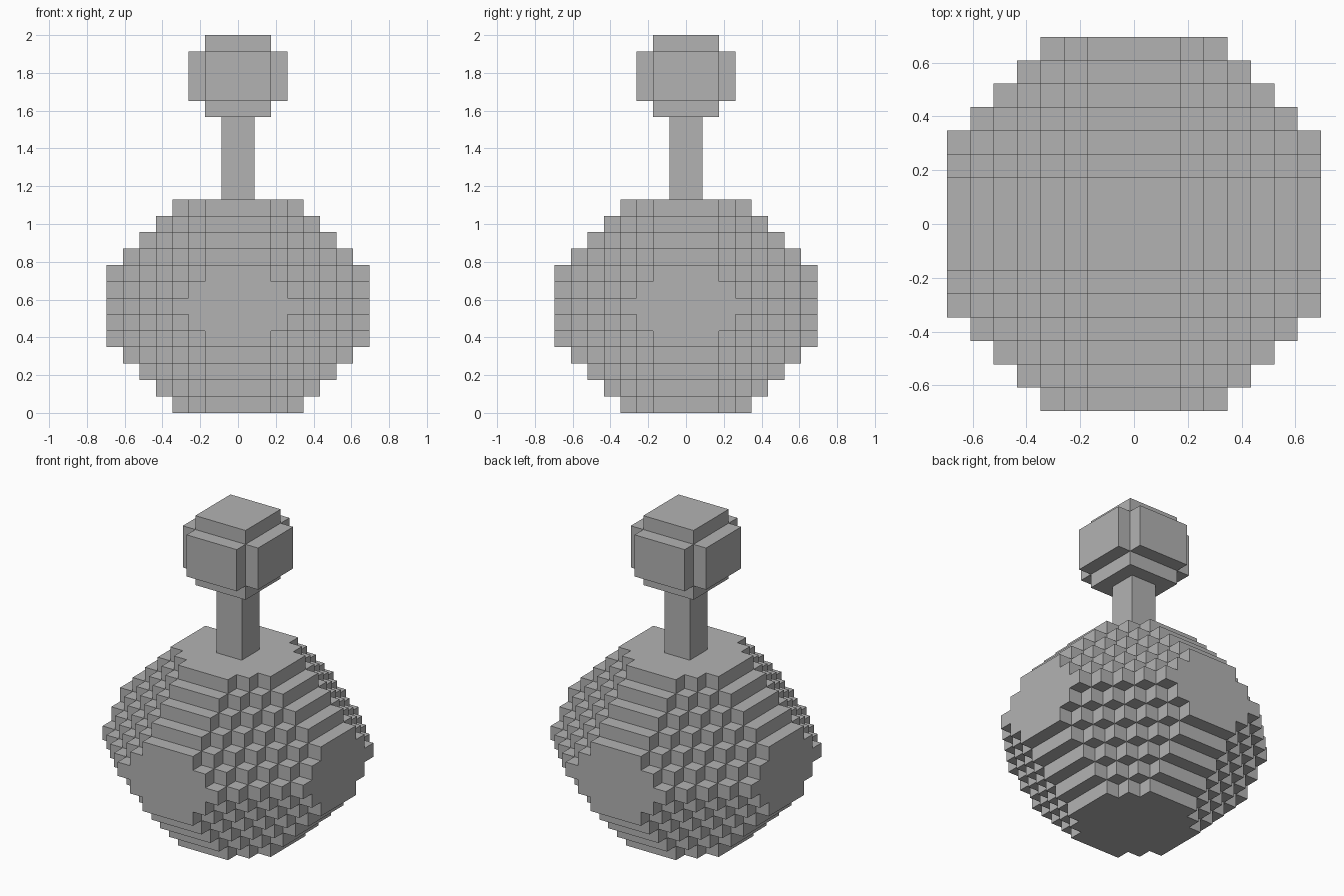
import bpy, bmesh, math
from itertools import product
from mathutils import Vector

cube = bpy.data.objects.get("Cube")
if cube:
    bpy.data.objects.remove(cube, do_unlink=True)

UNIT = 2 / 23  # edge of one block

grey = bpy.data.materials.new("plain_grey")
grey.use_nodes = True
grey.diffuse_color = (0.45, 0.45, 0.45, 1)
grey.node_tree.nodes["Principled BSDF"].inputs["Base Color"].default_value = grey.diffuse_color


def offset(a):
    """Block distance from the centre plane, the same on both sides."""
    return a if a >= 0 else -a - 1


def block_part(name, radius, z_range, filled):
    """Skin every block for which filled(i, j, z) holds, merging flat areas."""
    span = range(-radius, radius)
    cells = {c for c in product(span, span, z_range)
             if filled(offset(c[0]), offset(c[1]), c[2])}
    bm = bmesh.new()
    verts = {}

    def vert(p):
        key = tuple(p)
        if key not in verts:
            verts[key] = bm.verts.new(Vector(p) * UNIT)
        return verts[key]

    for cell in cells:
        for axis, side in product(range(3), (0, 1)):
            step = 2 * side - 1
            neighbour = list(cell)
            neighbour[axis] += step
            if tuple(neighbour) in cells:
                continue
            corners = []
            for u, v in ((0, 0), (1, 0), (1, 1), (0, 1))[::step]:
                p = list(cell)
                p[axis] += side
                p[(axis + 1) % 3] += u
                p[(axis + 2) % 3] += v
                corners.append(vert(p))
            bm.faces.new(corners)
    bmesh.ops.dissolve_limit(bm, angle_limit=math.radians(1),
                             verts=bm.verts[:], edges=bm.edges[:])
    mesh = bpy.data.meshes.new(name)
    bm.to_mesh(mesh)
    bm.free()
    mesh.materials.append(grey)
    obj = bpy.data.objects.new(name, mesh)
    bpy.context.collection.objects.link(obj)
    return obj


# Stepped round body, with bevelled edges and corners
def in_body(i, j, z):
    k = abs(z - 6)
    return i + j + k <= 10 and max(i, j) + k <= 9


block_part("body", 8, range(13), in_body)

# Square neck
block_part("neck", 1, range(13, 18), lambda i, j, z: True)

# Knob: a tall core with a raised panel on each side
block_part("knob", 3, range(18, 23),
           lambda i, j, z: min(i, j) < 2 and (max(i, j) < 2 or 19 <= z < 22))
